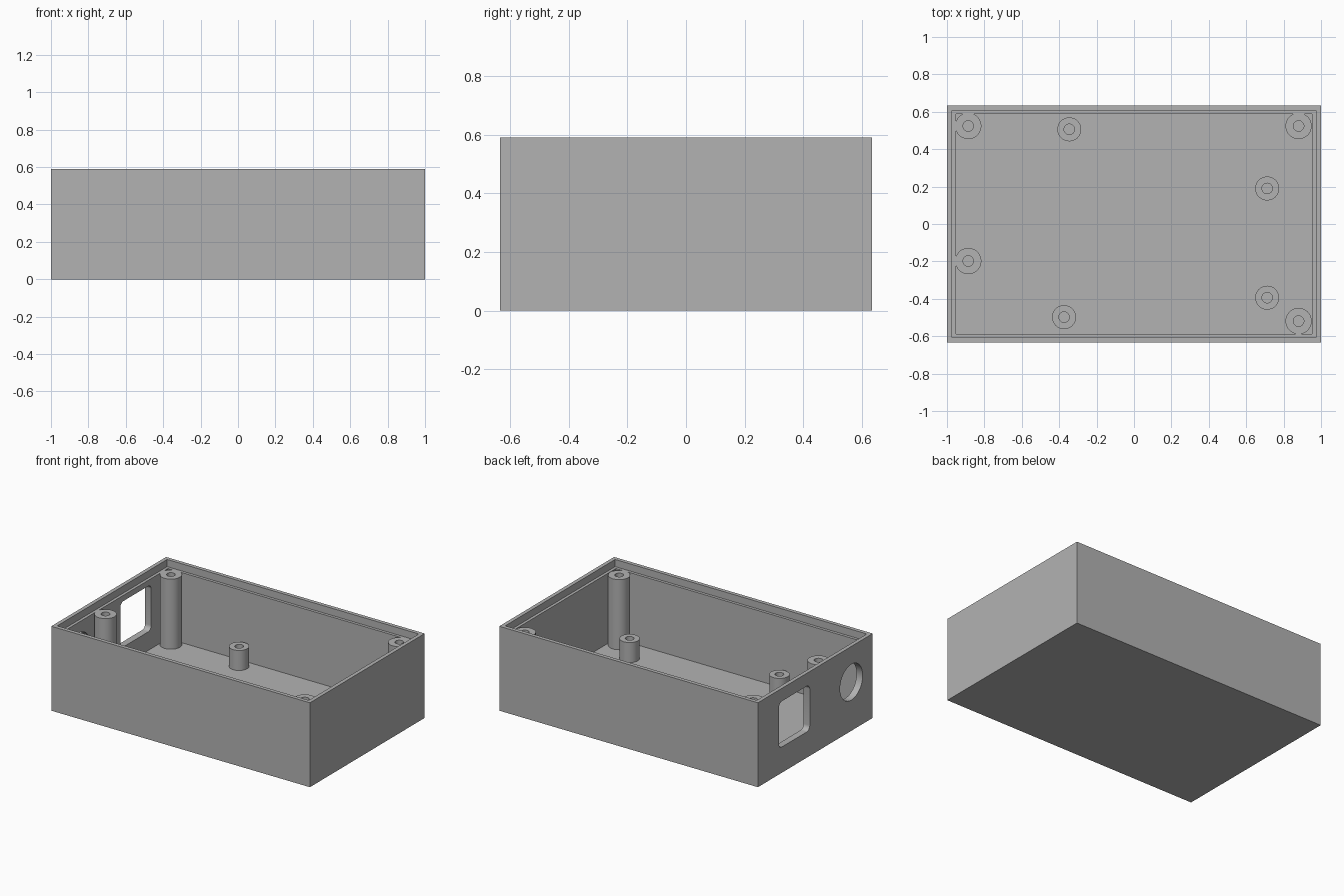
import bpy, bmesh, math

if "Cube" in bpy.data.objects:
    bpy.data.objects.remove(bpy.data.objects["Cube"], do_unlink=True)

grey = bpy.data.materials.new("plain grey")
grey.use_nodes = True
grey.diffuse_color = (0.45, 0.45, 0.45, 1)
grey.node_tree.nodes["Principled BSDF"].inputs["Base Color"].default_value = grey.diffuse_color

HX, HY, HEIGHT = 1.0, 0.634, 0.59     # outer half sizes and height
LIP, WALL = 0.027, 0.047              # lip and full wall thickness
FLOOR, LEDGE = 0.05, 0.54             # heights of floor and lid ledge


def add_object(name, bm):
    bmesh.ops.recalc_face_normals(bm, faces=bm.faces)
    mesh = bpy.data.meshes.new(name)
    bm.to_mesh(mesh)
    bm.free()
    mesh.materials.append(grey)
    obj = bpy.data.objects.new(name, mesh)
    bpy.context.collection.objects.link(obj)
    return obj


def activate(obj):
    bpy.ops.object.select_all(action="DESELECT")
    obj.select_set(True)
    bpy.context.view_layer.objects.active = obj


def loft(name, loops, cap_start=True, cap_end=True):
    """Skin a series of closed point loops."""
    bm = bmesh.new()
    rings = [[bm.verts.new(p) for p in loop] for loop in loops]
    for a, b in zip(rings, rings[1:]):
        for i in range(len(a)):
            j = (i + 1) % len(a)
            bm.faces.new((a[i], a[j], b[j], b[i]))
    if cap_start:
        bm.faces.new(rings[0][::-1])
    if cap_end:
        bm.faces.new(rings[-1])
    return add_object(name, bm)


def rectangle(inset, z):
    x, y = HX - inset, HY - inset
    return [(-x, -y, z), (x, -y, z), (x, y, z), (-x, y, z)]


def circle(x, y, r, z, n=40):
    return [(x + r * math.cos(math.tau * i / n), y + r * math.sin(math.tau * i / n), z)
            for i in range(n)]


def rounded_opening(x, cy, cz, hy, hz, r, steps=12):
    """Rounded rectangle in the plane of the end wall."""
    points = []
    for corner, (sy, sz) in enumerate([(1, 1), (-1, 1), (-1, -1), (1, -1)]):
        for i in range(steps):
            a = (corner + (i + 0.5) / steps) * math.pi / 2
            points.append((x, cy + sy * (hy - r) + r * math.cos(a),
                           cz + sz * (hz - r) + r * math.sin(a)))
    return points


# Open tray with a stepped rim
tray = loft("tray", [rectangle(0, 0), rectangle(0, HEIGHT), rectangle(LIP, HEIGHT),
                     rectangle(LIP, LEDGE), rectangle(WALL, LEDGE), rectangle(WALL, FLOOR)])

# Square and round openings through the end wall
openings = {"square_cutter": (0.232, 0.34, 0.171, 0.16, 0.035),
            "round_cutter": (-0.398, 0.34, 0.125, 0.125, 0.125)}
for name, shape in openings.items():
    cutter = loft(name, [rounded_opening(x, *shape) for x in (-1.1, -0.9)])
    cutter.hide_render = True
    activate(tray)
    cut = tray.modifiers.new(name, "BOOLEAN")
    cut.operation, cut.solver, cut.object = "DIFFERENCE", "EXACT", cutter
    bpy.ops.object.modifier_apply(modifier=cut.name)
    bpy.data.objects.remove(cutter, do_unlink=True)
activate(tray)
bpy.ops.object.shade_smooth_by_angle(angle=math.radians(30))


def post(name, x, y, radius, top, bore=0.028):
    """Hollow screw post standing on the floor."""
    obj = loft(name, [circle(x, y, radius, FLOOR), circle(x, y, radius, top),
                      circle(x, y, bore, top), circle(x, y, bore, FLOOR + 0.002)],
               cap_start=False)
    activate(obj)
    bpy.ops.object.shade_smooth_by_angle(angle=math.radians(30))


# Tall lid posts, level with the ledge
for i, (x, y) in enumerate([(-0.886, 0.524), (0.88, 0.524), (-0.886, -0.198), (0.88, -0.519)]):
    post(f"lid_post_{i + 1}", x, y, 0.07, LEDGE)

# Short board posts
for i, (x, y) in enumerate([(-0.346, 0.506), (0.712, 0.19), (0.712, -0.394), (-0.374, -0.498)]):
    post(f"board_post_{i + 1}", x, y, 0.064, 0.19)
